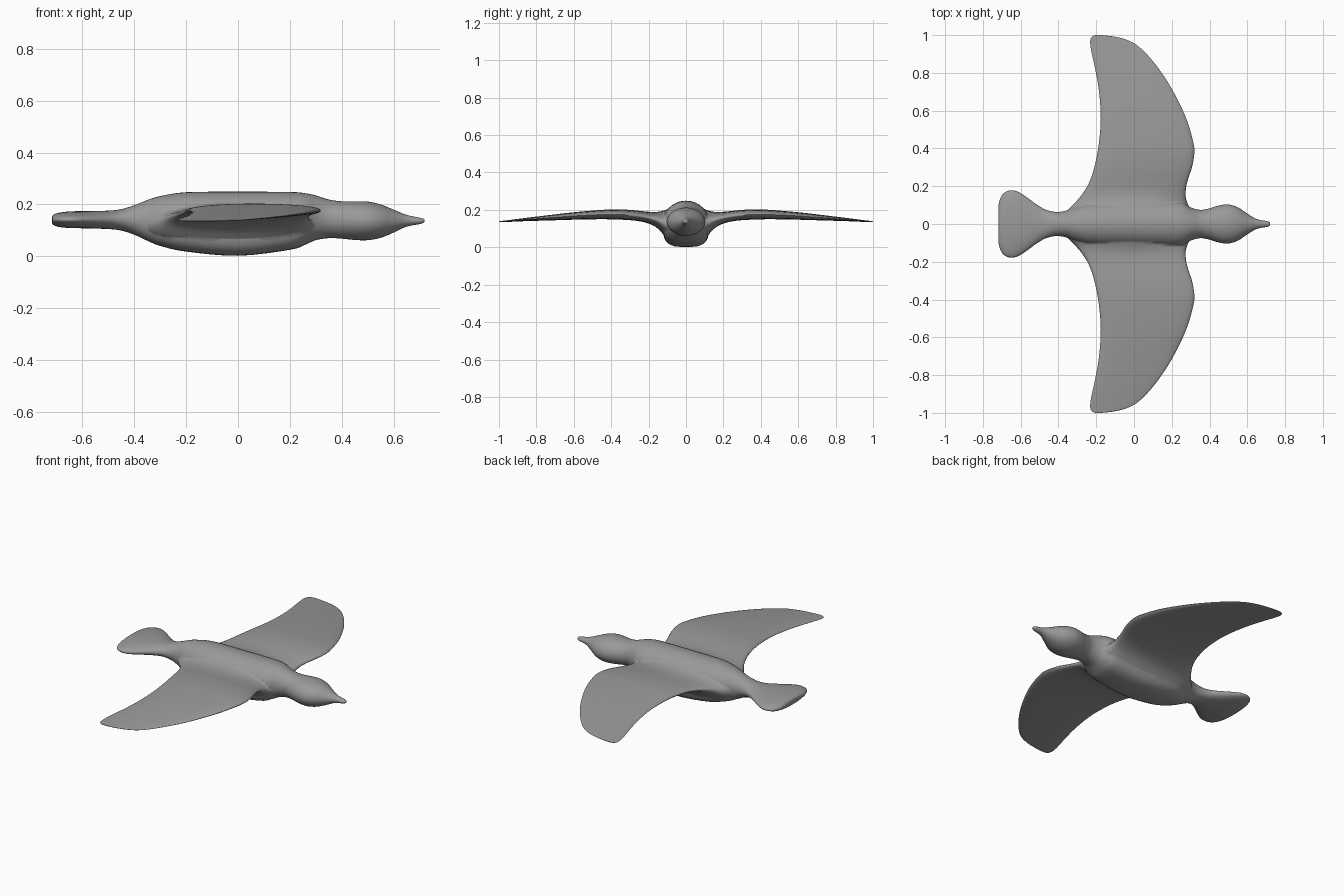
import bpy, bmesh, math

plumage = bpy.data.materials.new("plumage_grey")
plumage.diffuse_color = (0.32, 0.32, 0.32, 1)


def smooth_stations(rows, steps):
    """Catmull-Rom through the stations, so few sections give a smooth loft."""
    out = []
    for i in range(len(rows) - 1):
        p0, p1, p2, p3 = (rows[max(0, min(len(rows) - 1, i + k))] for k in (-1, 0, 1, 2))
        for s in range(steps):
            t = s / steps
            out.append([0.5 * (2 * b + (c - a) * t + (2 * a - 5 * b + 4 * c - d) * t * t
                               + (3 * b - a - 3 * c + d) * t ** 3)
                        for a, b, c, d in zip(p0, p1, p2, p3)])
    out.append(list(rows[-1]))
    return out


def loft(name, rings):
    """Closed skin over a list of rings with capped ends."""
    bm = bmesh.new()
    loops = [[bm.verts.new(p) for p in ring] for ring in rings]
    n = len(loops[0])
    for a, b in zip(loops, loops[1:]):
        for i in range(n):
            bm.faces.new((a[i], a[(i + 1) % n], b[(i + 1) % n], b[i]))
    bm.faces.new(loops[0])
    bm.faces.new(loops[-1])
    bmesh.ops.recalc_face_normals(bm, faces=bm.faces)
    mesh = bpy.data.meshes.new(name)
    bm.to_mesh(mesh)
    bm.free()
    mesh.materials.append(plumage)
    obj = bpy.data.objects.new(name, mesh)
    bpy.context.collection.objects.link(obj)
    return obj


def power(v, e):
    return math.copysign(abs(v) ** e, v)


# Body from tail fan to beak: x, half width, bottom z, top z, belly squareness
body_stations = [
    (-0.718, 0.085, 0.130, 0.150, 1), (-0.712, 0.125, 0.121, 0.160, 1),
    (-0.69, 0.163, 0.113, 0.168, 1), (-0.65, 0.178, 0.109, 0.173, 1),
    (-0.60, 0.163, 0.108, 0.174, 1), (-0.50, 0.093, 0.105, 0.176, 1),
    (-0.45, 0.070, 0.099, 0.182, 1), (-0.40, 0.064, 0.083, 0.197, 1),
    (-0.35, 0.074, 0.060, 0.217, 0.9), (-0.30, 0.096, 0.040, 0.232, 0.8),
    (-0.20, 0.118, 0.018, 0.247, 0.65), (0, 0.124, 0.002, 0.249, 0.6),
    (0.20, 0.122, 0.025, 0.248, 0.65), (0.26, 0.112, 0.045, 0.243, 0.8),
    (0.30, 0.088, 0.062, 0.235, 0.9), (0.35, 0.075, 0.070, 0.219, 1),
    (0.40, 0.083, 0.068, 0.212, 1), (0.45, 0.098, 0.063, 0.212, 1),
    (0.50, 0.103, 0.062, 0.211, 1), (0.55, 0.088, 0.071, 0.200, 1),
    (0.60, 0.055, 0.091, 0.180, 1), (0.65, 0.026, 0.114, 0.160, 1),
    (0.70, 0.016, 0.124, 0.149, 1), (0.715, 0.011, 0.129, 0.145, 1),
    (0.72, 0.004, 0.135, 0.139, 1)]
rings = []
for x, w, lo, hi, e in smooth_stations(body_stations, 4):
    mid, half = (lo + hi) / 2, (hi - lo) / 2
    ring = []
    for i in range(40):
        a = math.tau * i / 40
        c, s = math.cos(a), math.sin(a)
        k = e if s < 0 else 1
        ring.append((x, w * power(c, k), mid + half * power(s, k)))
    rings.append(ring)
body = loft("bird_body", rings)

# Wing from root to tip: y, trailing x, leading x, bottom z, top z
wing_stations = [
    (0.05, -0.37, 0.31, 0.030, 0.225), (0.08, -0.345, 0.298, 0.035, 0.213),
    (0.11, -0.315, 0.283, 0.055, 0.200), (0.15, -0.28, 0.273, 0.100, 0.190),
    (0.20, -0.247, 0.277, 0.127, 0.190), (0.25, -0.225, 0.29, 0.139, 0.195),
    (0.30, -0.21, 0.307, 0.145, 0.200), (0.38, -0.193, 0.32, 0.149, 0.203),
    (0.45, -0.183, 0.31, 0.150, 0.200), (0.55, -0.176, 0.28, 0.149, 0.192),
    (0.65, -0.18, 0.235, 0.146, 0.182), (0.75, -0.192, 0.18, 0.143, 0.170),
    (0.85, -0.212, 0.11, 0.140, 0.158), (0.92, -0.227, 0.047, 0.137, 0.149),
    (0.96, -0.232, -0.005, 0.135, 0.144), (0.985, -0.228, -0.07, 0.134, 0.141),
    (0.997, -0.215, -0.14, 0.134, 0.139), (1.0, -0.20, -0.18, 0.135, 0.138)]
for side, name in ((1, "left_wing"), (-1, "right_wing")):
    rings = []
    for y, tr, le, lo, hi in smooth_stations(wing_stations, 3):
        ring = []
        for i in range(32):
            a = math.tau * i / 32
            ring.append(((tr + le) / 2 + (le - tr) / 2 * math.cos(a), side * y,
                         (lo + hi) / 2 + (hi - lo) / 2 * power(math.sin(a), 0.9)))
        rings.append(ring)
    wing = loft(name, rings)
    # Fuse the wing into the body
    mod = body.modifiers.new("join_" + name, 'BOOLEAN')
    mod.operation = 'UNION'
    mod.solver = 'EXACT'
    mod.object = wing
    bpy.context.view_layer.objects.active = body
    bpy.ops.object.modifier_apply(modifier=mod.name)
    bpy.data.objects.remove(wing)

bpy.ops.object.select_all(action='DESELECT')
body.select_set(True)
bpy.context.view_layer.objects.active = body
bpy.ops.object.shade_smooth_by_angle(angle=math.radians(75))
